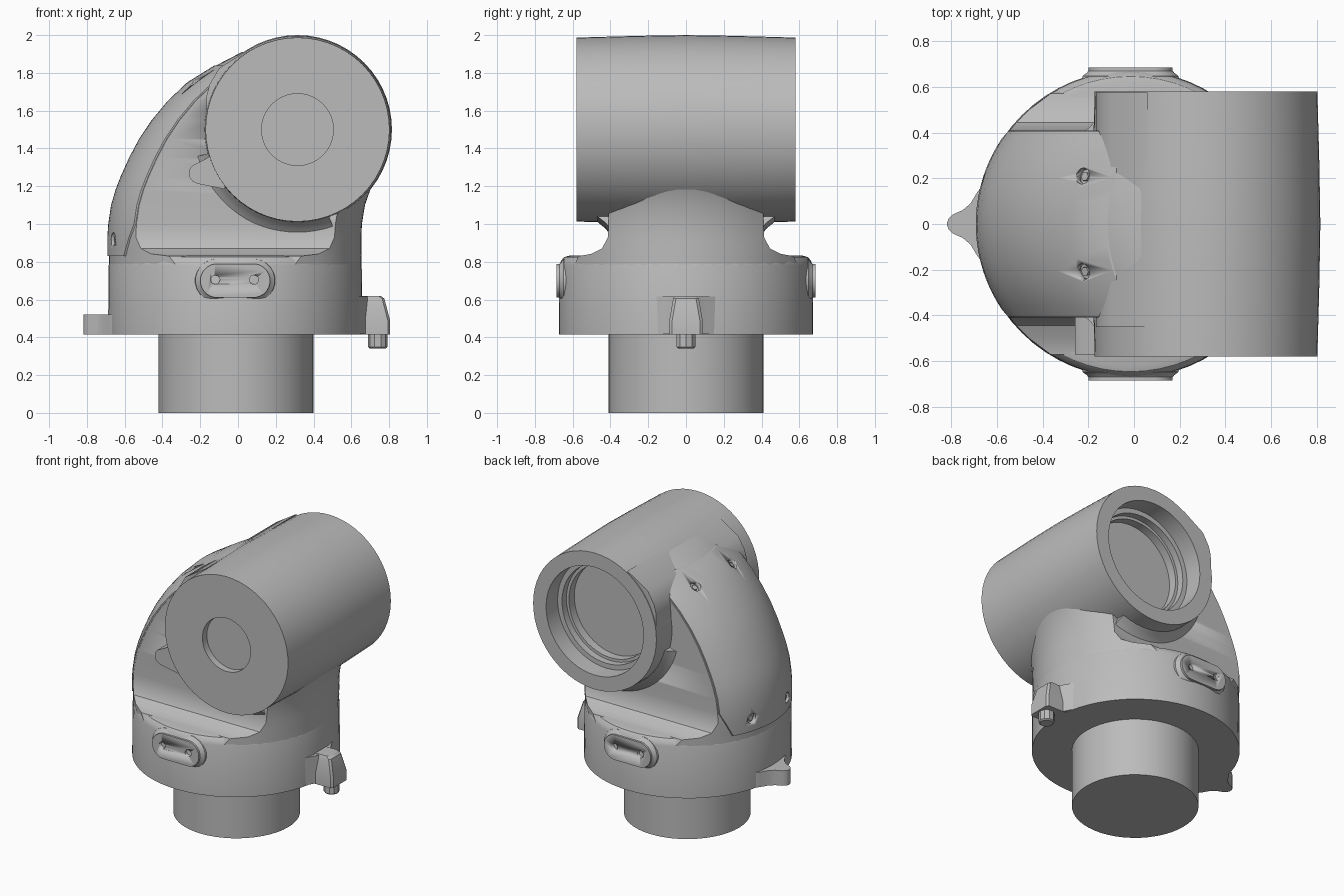
import bpy, bmesh
from math import sin, cos, pi, sqrt, radians
from mathutils import Vector

if "Cube" in bpy.data.objects:
    bpy.data.objects.remove(bpy.data.objects["Cube"])

grey = bpy.data.materials.new("cast grey")
grey.use_nodes = True
grey.diffuse_color = (0.5, 0.5, 0.5, 1)
grey.node_tree.nodes["Principled BSDF"].inputs["Base Color"].default_value = (0.5, 0.5, 0.5, 1)


def loft(name, rings, angle=32):
    """Skin a stack of equal-sized rings and cap both ends."""
    bm = bmesh.new()
    rows = [[bm.verts.new(p) for p in ring] for ring in rings]
    for a, b in zip(rows, rows[1:]):
        for i in range(len(a)):
            bm.faces.new((a[i - 1], a[i], b[i], b[i - 1]))
    bm.faces.new(rows[0])
    bm.faces.new(rows[-1])
    bmesh.ops.recalc_face_normals(bm, faces=bm.faces)
    mesh = bpy.data.meshes.new(name)
    bm.to_mesh(mesh)
    bm.free()
    mesh.materials.append(grey)
    obj = bpy.data.objects.new(name, mesh)
    bpy.context.collection.objects.link(obj)
    bpy.ops.object.select_all(action='DESELECT')
    obj.select_set(True)
    bpy.context.view_layer.objects.active = obj
    bpy.ops.object.shade_smooth_by_angle(angle=radians(angle))
    return obj


def lathe(name, profile, origin, axis, sides=48):
    """Turn (radius, height) pairs around an axis through origin."""
    turn = Vector((0, 0, 1)).rotation_difference(Vector(axis))
    ring = [2 * pi * i / sides for i in range(sides)]
    return loft(name, [[Vector(origin) + turn @ Vector((r * cos(t), r * sin(t), h))
                        for t in ring] for r, h in profile])


def prism_y(name, outline, y0, y1):
    return loft(name, [[(x, y, z) for x, z in outline] for y in (y0, y1)])


def prism_z(name, half, z0, z1):
    """Plan outline given for y > 0 and mirrored."""
    outline = half + [(x, -y) for x, y in reversed(half)]
    return loft(name, [[(x, y, z) for x, y in outline] for z in (z0, z1)])


def cut(targets, cutters):
    for target in targets:
        bpy.context.view_layer.objects.active = target
        for c in cutters:
            mod = target.modifiers.new("cut", 'BOOLEAN')
            mod.operation, mod.object, mod.solver = 'DIFFERENCE', c, 'EXACT'
            bpy.ops.object.modifier_apply(modifier=mod.name)
    for c in cutters:
        c.hide_render = True
        bpy.data.objects.remove(c)


CX, R = -0.015, 0.67
BX, BZ = 0.315, 1.5


def sag(y):
    return R - sqrt(R * R - y * y)


# Base spigot and round collar
lathe("base_spigot", [(0.41, 0), (0.41, 0.45)], (-0.01, 0, 0), (0, 0, 1))
lathe("collar", [(R + 0.003, 0.415), (R, 0.78), (0.662, 0.805), (0.645, 0.825), (0.62, 0.832)],
      (CX, 0, 0), (0, 0, 1), 64)

# Neck: height, left edge, right edge, half width
levels = [(0.76, -0.683, 0.653, 0.60), (0.83, -0.683, 0.653, 0.57), (0.842, -0.683, 0.653, 0.50),
          (0.87, -0.683, 0.653, 0.445), (0.93, -0.683, 0.653, 0.413), (1.0, -0.678, 0.656, 0.41),
          (1.1, -0.663, 0.672, 0.41), (1.18, -0.64, 0.70, 0.41), (1.25, -0.613, 0.735, 0.41),
          (1.35, -0.568, 0.6, 0.41), (1.45, -0.515, 0.5, 0.41), (1.55, -0.448, 0.45, 0.41),
          (1.65, -0.365, 0.45, 0.41), (1.75, -0.26, 0.45, 0.41), (1.84, -0.115, 0.45, 0.41),
          (1.91, 0.02, 0.45, 0.41)]
steps = [i / 8 - 1 for i in range(17)]
neck = loft("neck", [[(xl + sag(h * t), h * t, z) for t in steps] +
                     [(xr - sag(h * t), h * t, z) for t in reversed(steps)]
                     for z, xl, xr, h in levels])

# Curved cover plate on the neck, tapering at the foot
cover_rings = []
for z, xl, _, _ in levels[1:-1]:
    w = min(0.405, 0.33 + (z - 0.83) * 0.45)
    cover_rings.append([(xl - 0.009 + sag(w * t), w * t, z) for t in steps] +
                       [(xl + 0.04 + sag(w * t), w * t, z) for t in reversed(steps)])
cover = loft("cover_plate", cover_rings)

# Counterbored screws in the cover
screws = []
for s in (1, -1):
    for spot, axis in (((-0.225, 0.21 * s, 1.755), (-0.6, 0.15 * s, 0.8)),
                       ((-0.665, 0.2 * s, 0.92), (-1, 0.3 * s, 0.03))):
        screws.append(lathe("screw_cutter", [(0.036, -0.035), (0.036, 0.1)], spot, axis, 16))
        lathe("cover_screw", [(0.02, -0.05), (0.02, -0.016)], spot, axis, 6)
cut([cover, neck], screws)

# Keep the neck out of the barrel bore
cut([neck], [lathe("bore_cutter", [(0.44, -0.5), (0.44, 0.5)], (BX, 0, BZ), (0, 1, 0))])

# Horizontal barrel with shallow front recess and stepped rear bore
lathe("barrel", [(0.19, -0.53), (0.19, -0.58), (0.487, -0.58), (0.496, -0.25), (0.5, 0),
                 (0.496, 0.25), (0.487, 0.58), (0.385, 0.58), (0.385, 0.45), (0.35, 0.45),
                 (0.35, 0.40), (0.33, 0.40), (0.33, 0.34)], (BX, 0, BZ), (0, 1, 0), 56)

# Shoulder where the barrel runs into the cover
prism_y("barrel_shoulder", [(-0.168, 1.52), (-0.166, 1.68), (-0.15, 1.74), (-0.1, 1.825),
                            (0.06, 1.925), (0.06, 1.88), (-0.06, 1.75), (-0.12, 1.6)], -0.45, 0.575)

# Front stop tab
prism_y("stop_tab", [(-0.13, 1.37), (-0.17, 1.345), (-0.24, 1.31), (-0.257, 1.29), (-0.258, 1.25),
                     (-0.24, 1.225), (-0.21, 1.212), (-0.07, 1.185), (-0.07, 1.3)], -0.57, -0.38)

for s, side in ((1, "rear"), (-1, "front")):
    # Fillet between barrel and neck wall
    section = [(0.47, 0.40), (0.56, 0.40), (0.525, 0.425), (0.505, 0.45), (0.48, 0.48)]
    angles = [radians(195 + 5 * i) for i in range(20)]
    loft(side + "_barrel_fillet", [[(BX + r * cos(a), s * y, BZ + r * sin(a)) for r, y in section]
                                   for a in angles])

    # Stadium boss with two screw holes
    rings = []
    for grow, y in ((0.035, 0.60), (0.025, 0.648), (0.006, 0.662), (0, 0.67), (0, 0.685)):
        ring = []
        for i in range(24):
            a = 2 * pi * (i + 0.5) / 24
            mid = 0.095 if cos(a) > 0 else -0.095
            ring.append((CX + mid + (0.09 + grow) * cos(a), s * y, 0.70 + (0.09 + grow) * sin(a)))
        rings.append(ring)
    boss = loft(side + "_boss", rings)
    cut([boss], [lathe("hole_cutter", [(0.024, 0.65), (0.024, 0.75)], (CX + dx, 0, 0.705),
                       (0, s, 0), 16) for dx in (-0.105, 0.1)])

# Pointed foot pad
prism_z("foot_pad", [(-0.55, 0.24), (-0.645, 0.19), (-0.685, 0.14), (-0.715, 0.09), (-0.75, 0.06),
                     (-0.79, 0.043), (-0.81, 0.025), (-0.817, 0.008)], 0.415, 0.522)

# Side lug with web and locating pin
lug = []
for z, x, w in ((0.415, 0.805, 0.088), (0.49, 0.805, 0.088), (0.605, 0.775, 0.068), (0.62, 0.755, 0.06)):
    lug.append([(0.58, -w, z), (x - 0.012, -w, z), (x, 0.015 - w, z),
                (x, w - 0.015, z), (x - 0.012, w, z), (0.58, w, z)])
loft("side_lug", lug)
prism_z("lug_web", [(0.58, 0.24), (0.625, 0.18), (0.66, 0.11), (0.685, 0.07)], 0.418, 0.615)
lathe("locating_pin", [(0.044, 0.342), (0.052, 0.35), (0.052, 0.43)], (0.74, 0, 0), (0, 0, 1), 10)
